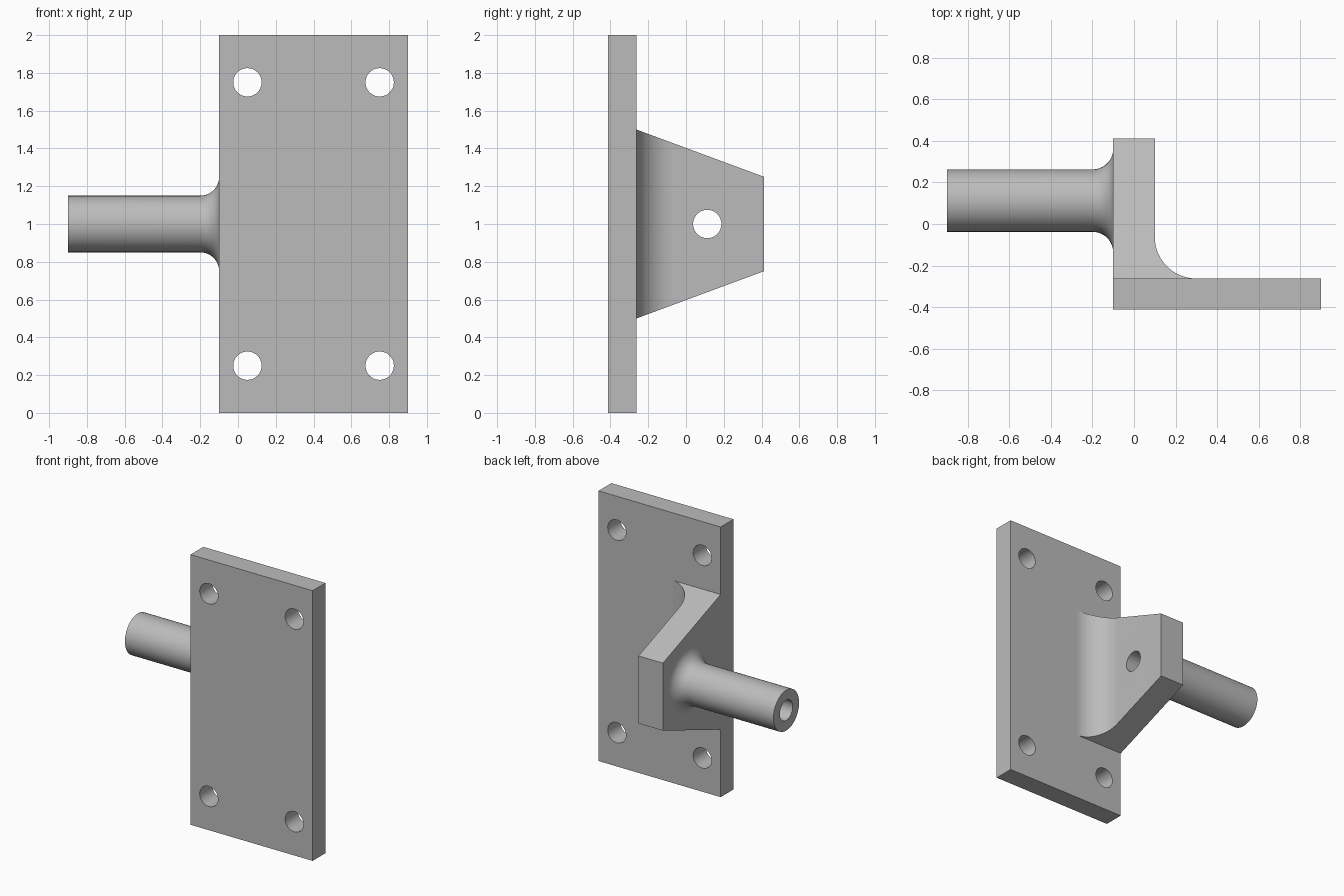
import bpy, bmesh, math
from mathutils import Matrix, Vector

cube = bpy.data.objects.get("Cube")
if cube:
    bpy.data.objects.remove(cube, do_unlink=True)

steel = bpy.data.materials.new("grey_steel")
steel.use_nodes = True
GREY = (0.5, 0.5, 0.5, 1)
steel.diffuse_color = GREY
steel.node_tree.nodes["Principled BSDF"].inputs["Base Color"].default_value = GREY

# Shared dimensions
LEFT, RIGHT = -0.1, 0.9
FRONT, PLATE_BACK, BACK = -0.4125, -0.2625, 0.4125
AXIS_Y, AXIS_Z = 0.1125, 1.0
BORE, TUBE_R, TUBE_FILLET = 0.075, 0.15, 0.1
WEB_SIDE, WEB_FILLET = 0.1, 0.2


def arc(cx, cy, r, start, end, steps=20):
    angles = [math.radians(start + (end - start) * i / steps) for i in range(steps + 1)]
    return [(cx + r * math.cos(a), cy + r * math.sin(a)) for a in angles]


def finish(name, bm):
    bmesh.ops.recalc_face_normals(bm, faces=bm.faces[:])
    mesh = bpy.data.meshes.new(name)
    bm.to_mesh(mesh)
    bm.free()
    mesh.materials.append(steel)
    obj = bpy.data.objects.new(name, mesh)
    bpy.context.collection.objects.link(obj)
    return obj


def select_only(obj):
    bpy.ops.object.select_all(action='DESELECT')
    obj.select_set(True)
    bpy.context.view_layer.objects.active = obj


def smooth(obj):
    select_only(obj)
    bpy.ops.object.shade_smooth_by_angle(angle=math.radians(25))


def prism(profile, height):
    """Extrude an XY outline upward from z = 0."""
    bm = bmesh.new()
    face = bm.faces.new([bm.verts.new((x, y, 0)) for x, y in profile])
    top = bmesh.ops.extrude_face_region(bm, geom=[face])["geom"]
    bmesh.ops.translate(bm, vec=(0, 0, height),
                        verts=[v for v in top if isinstance(v, bmesh.types.BMVert)])
    return bm


def drill(obj, centre, axis):
    """Cut a round through hole along the given axis."""
    bm = bmesh.new()
    turn = Vector((0, 0, 1)).rotation_difference(Vector(axis)).to_matrix().to_4x4()
    bmesh.ops.create_cone(bm, cap_ends=True, segments=48, radius1=BORE, radius2=BORE,
                          depth=0.6, matrix=Matrix.Translation(centre) @ turn)
    cutter = finish("hole_cutter", bm)
    cutter.hide_render = True
    mod = obj.modifiers.new("hole", 'BOOLEAN')
    mod.operation, mod.solver, mod.object = 'DIFFERENCE', 'EXACT', cutter
    select_only(obj)
    bpy.ops.object.modifier_apply(modifier=mod.name)
    bpy.data.objects.remove(cutter, do_unlink=True)


# Mounting plate with four bolt holes
plate = finish("mounting_plate", prism(
    [(LEFT, FRONT), (RIGHT, FRONT), (RIGHT, PLATE_BACK), (LEFT, PLATE_BACK)], 2))
for x in (0.05, 0.75):
    for z in (0.25, 1.75):
        drill(plate, (x, (FRONT + PLATE_BACK) / 2, z), (0, 1, 0))
smooth(plate)

# Tapered web with a concave fillet where it meets the plate
fillet = arc(WEB_SIDE + WEB_FILLET, PLATE_BACK + WEB_FILLET, WEB_FILLET, 270, 180)
bm = prism([(LEFT, PLATE_BACK)] + fillet + [(WEB_SIDE, BACK), (LEFT, BACK)], 2)
for side in (-1, 1):
    bmesh.ops.bisect_plane(bm, geom=bm.verts[:] + bm.edges[:] + bm.faces[:],
                           plane_co=(0, PLATE_BACK, AXIS_Z + side * 0.5),
                           plane_no=(0, 0.25, side * (BACK - PLATE_BACK)),
                           clear_outer=True)
    bmesh.ops.holes_fill(bm, edges=[e for e in bm.edges if e.is_boundary], sides=0)
web = finish("tapered_web", bm)
drill(web, (0, AXIS_Y, AXIS_Z), (1, 0, 0))
smooth(web)

# Hollow tube with a flared root, lathed around the x axis
outer = arc(LEFT - TUBE_FILLET, TUBE_R + TUBE_FILLET, TUBE_FILLET, 360, 270, 14)
profile = [(LEFT, BORE)] + outer + [(-0.9, TUBE_R), (-0.9, BORE)]
bm = bmesh.new()
verts = [bm.verts.new((x, AXIS_Y + r, AXIS_Z)) for x, r in profile]
edges = [bm.edges.new((a, b)) for a, b in zip(verts, verts[1:] + verts[:1])]
bmesh.ops.spin(bm, geom=verts + edges, cent=(0, AXIS_Y, AXIS_Z), axis=(1, 0, 0),
               angle=math.tau, steps=48)
bmesh.ops.remove_doubles(bm, verts=bm.verts[:], dist=0.0001)
smooth(finish("hollow_tube", bm))
